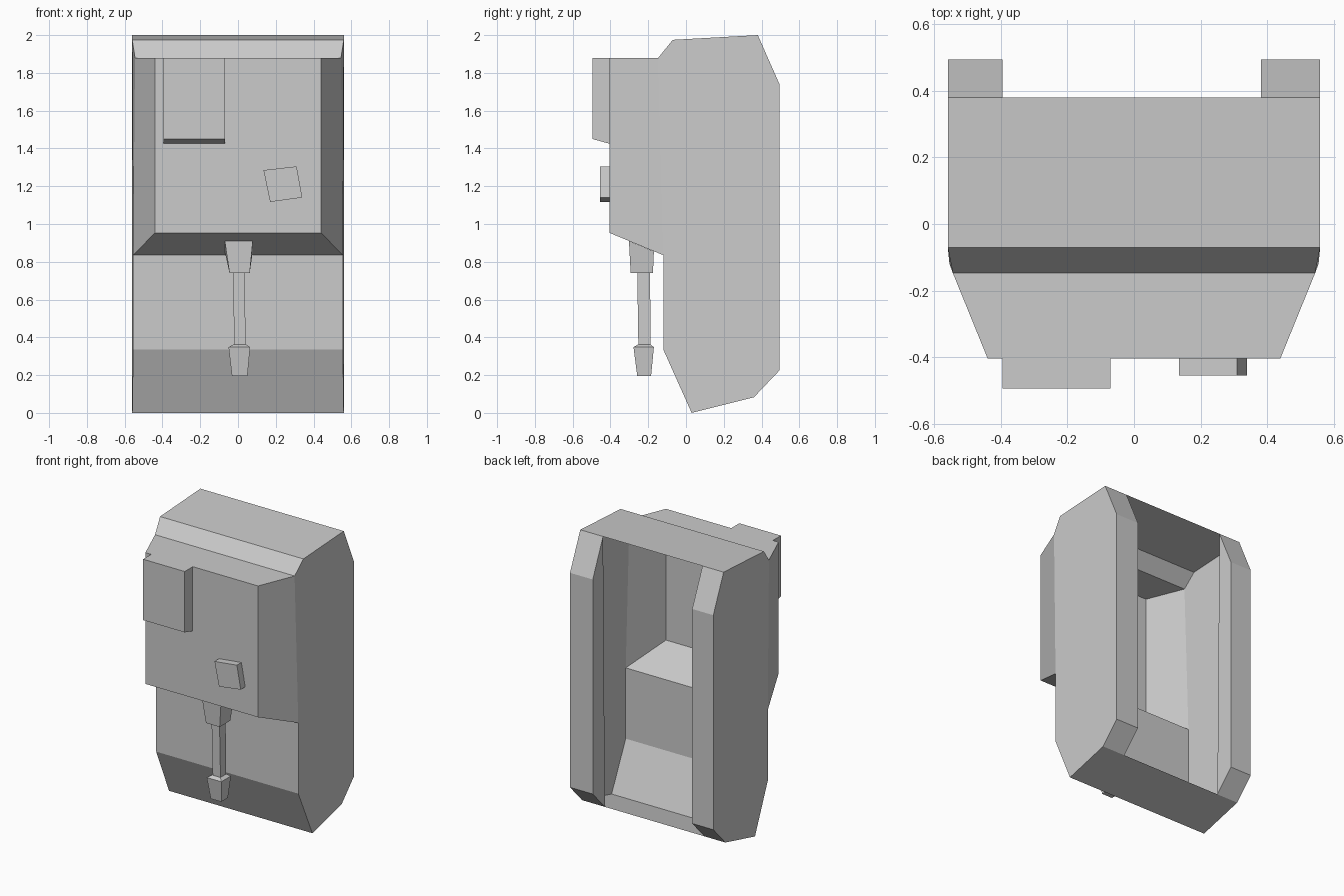
import bpy, bmesh

if "Cube" in bpy.data.objects:
    bpy.data.objects.remove(bpy.data.objects["Cube"])


def make_object(name, bm):
    bmesh.ops.remove_doubles(bm, verts=bm.verts, dist=1e-5)
    bmesh.ops.recalc_face_normals(bm, faces=bm.faces)
    mesh = bpy.data.meshes.new(name)
    bm.to_mesh(mesh)
    bm.free()
    obj = bpy.data.objects.new(name, mesh)
    bpy.context.collection.objects.link(obj)
    return obj


def face(bm, points):
    return bm.faces.new([bm.verts.new(p) for p in points])


def loft(name, rings):
    """Closed solid through rings of equal point count."""
    bm = bmesh.new()
    loops = [[bm.verts.new(p) for p in r] for r in rings]
    for a, b in zip(loops, loops[1:]):
        for i in range(len(a)):
            j = (i + 1) % len(a)
            bm.faces.new((a[i], a[j], b[j], b[i]))
    bm.faces.new(loops[0])
    bm.faces.new(loops[-1])
    return make_object(name, bm)


def rect(x0, x1, y0, y1, z_front, z_back=None):
    zb = z_front if z_back is None else z_back
    return [(x0, y0, z_front), (x1, y0, z_front), (x1, y1, zb), (x0, y1, zb)]


# Open-backed shell: half width, y, z around the side outline
outline = [
    (0.56, 0.38, 2.0), (0.56, -0.07, 1.975), (0.545, -0.147, 1.88),
    (0.44, -0.405, 1.88), (0.44, -0.405, 0.953), (0.555, -0.12, 0.835),
    (0.555, -0.12, 0.335), (0.56, 0.03, 0.0), (0.56, 0.36, 0.083),
    (0.56, 0.495, 0.225), (0.56, 0.495, 1.74),
]
bm = bmesh.new()
for (xa, ya, za), (xb, yb, zb) in zip(outline[:8], outline[1:9]):
    face(bm, [(-xa, ya, za), (xa, ya, za), (xb, yb, zb), (-xb, yb, zb)])
for side, inner in ((-1, 0.395), (1, 0.382)):
    pts = [(side * x, y, z) for x, y, z in outline]
    # side wall and tapered cheek
    face(bm, pts[:3] + pts[5:])
    face(bm, pts[2:6])
    # folded rear rim and its inner return
    rim = pts[8:] + pts[:1]
    fold = [(side * inner, y, z) for _, y, z in rim]
    for i in range(3):
        face(bm, [rim[i], rim[i + 1], fold[i + 1], fold[i]])
    face(bm, fold)
make_object("shell", bm)

# Raised panel with a sloped underside
loft("front_panel", [rect(-0.395, -0.07, -0.495, -0.405, 1.45, 1.425),
                     rect(-0.395, -0.07, -0.495, -0.405, 1.88)])

# Tilted square button
corners = [(0.135, 1.285), (0.31, 1.305), (0.34, 1.14), (0.17, 1.117)]
loft("button", [[(x, y, z) for x, z in corners] for y in (-0.455, -0.405)])

# Hanging cable with a plug at each end
loft("upper_plug", [rect(-0.045, 0.062, -0.293, -0.175, 0.74),
                    rect(-0.07, 0.078, -0.302, -0.17, 0.91, 0.855)])
loft("cable", [rect(-0.02, 0.04, -0.252, -0.188, 0.34),
               rect(-0.026, 0.036, -0.258, -0.19, 0.75)])
loft("lower_plug", [rect(-0.032, 0.05, -0.258, -0.185, 0.195),
                    rect(-0.05, 0.064, -0.278, -0.17, 0.348),
                    rect(-0.025, 0.042, -0.255, -0.188, 0.362)])
